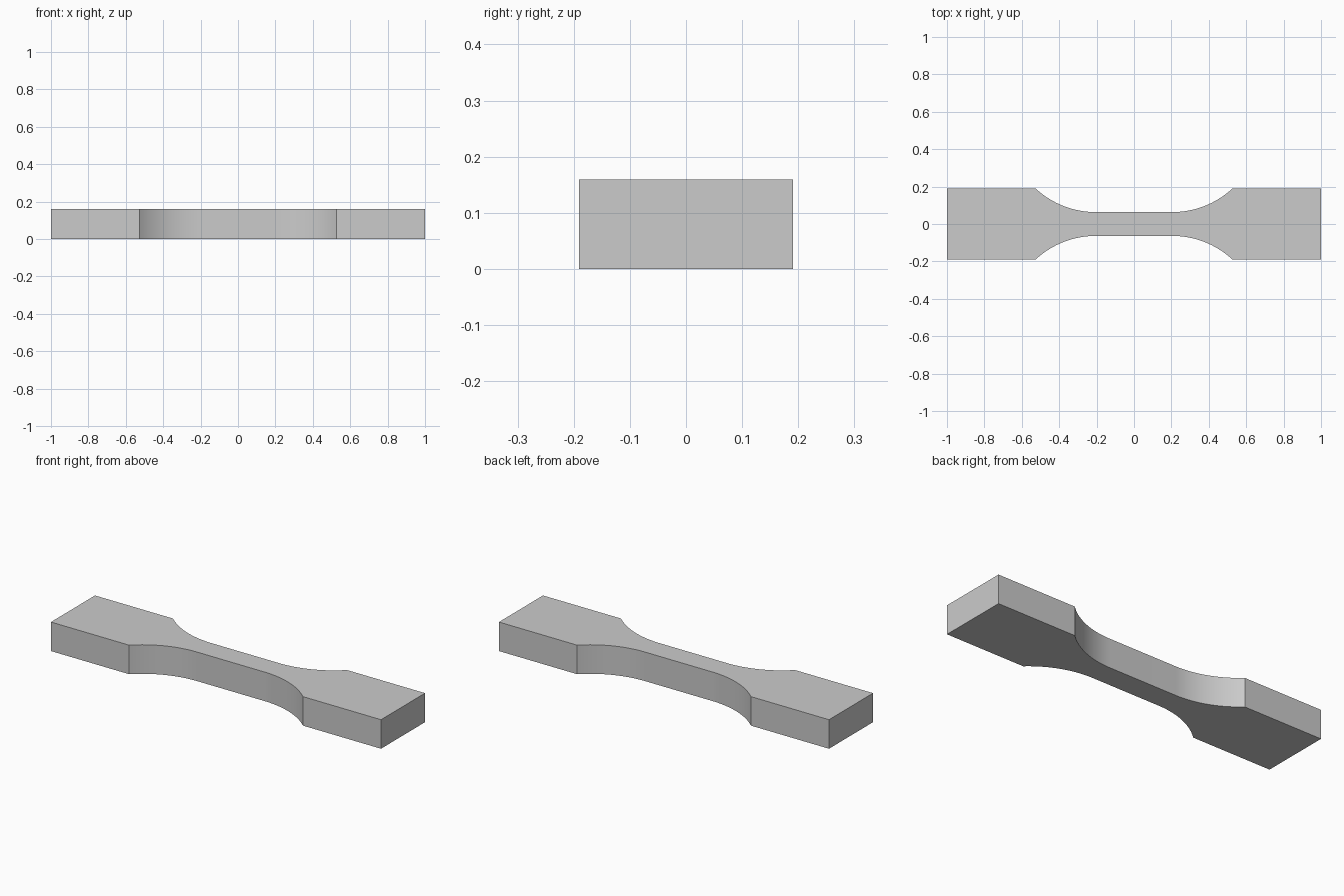
import bpy, bmesh
from math import acos, sin, cos, radians

cube = bpy.data.objects.get("Cube")
if cube:
    bpy.data.objects.remove(cube, do_unlink=True)

# Main dimensions
HALF_LENGTH, HALF_GRIP, HALF_NECK = 1.0, 0.1905, 0.0635
THICKNESS, RADIUS, SHOULDER_X = 0.159, 0.476, 0.527
ARC_STEPS = 32

# One quarter of the outline: neck, tangent fillet, square grip end
sweep = acos(1 - (HALF_GRIP - HALF_NECK) / RADIUS)
neck_x = SHOULDER_X - RADIUS * sin(sweep)
quarter = []
for i in range(ARC_STEPS + 1):
    a = sweep * i / ARC_STEPS
    quarter.append((neck_x + RADIUS * sin(a), HALF_NECK + RADIUS * (1 - cos(a))))
quarter.append((HALF_LENGTH, HALF_GRIP))

# Mirror the quarter into a closed loop
back = [(-x, y) for x, y in reversed(quarter)] + quarter
outline = back + [(x, -y) for x, y in reversed(back)]

# Extrude the outline to full thickness
bm = bmesh.new()
base = bm.faces.new([bm.verts.new((x, y, 0)) for x, y in outline])
top = bmesh.ops.extrude_face_region(bm, geom=[base], use_keep_orig=True)
bmesh.ops.translate(bm, vec=(0, 0, THICKNESS),
                    verts=[g for g in top["geom"] if isinstance(g, bmesh.types.BMVert)])
bmesh.ops.recalc_face_normals(bm, faces=bm.faces[:])
mesh = bpy.data.meshes.new("test_bar")
bm.to_mesh(mesh)
bm.free()
bar = bpy.data.objects.new("test_bar", mesh)
bpy.context.collection.objects.link(bar)

# Plain grey
grey = bpy.data.materials.new("light_grey")
grey.use_nodes = True
colour = (0.6, 0.6, 0.6, 1)
grey.diffuse_color = colour
grey.node_tree.nodes["Principled BSDF"].inputs["Base Color"].default_value = colour
mesh.materials.append(grey)

# Smooth fillets, sharp corners
bpy.ops.object.select_all(action="DESELECT")
bar.select_set(True)
bpy.context.view_layer.objects.active = bar
bpy.ops.object.shade_smooth_by_angle(angle=radians(25))
